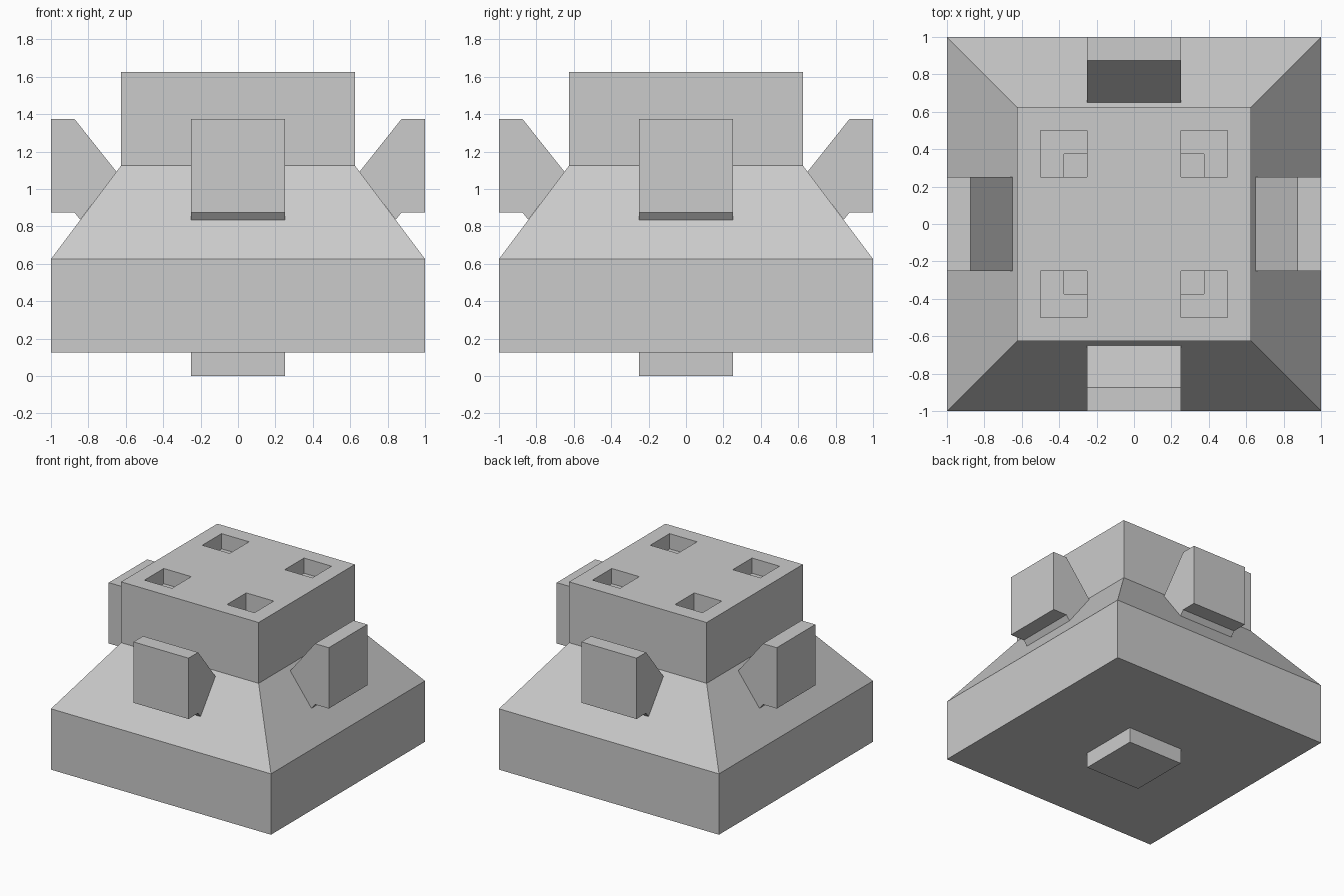
import bpy, bmesh
from math import pi
from mathutils import Matrix

if "Cube" in bpy.data.objects:
    bpy.data.objects.remove(bpy.data.objects["Cube"])


def new_object(name, bm):
    bmesh.ops.recalc_face_normals(bm, faces=bm.faces)
    mesh = bpy.data.meshes.new(name)
    bm.to_mesh(mesh)
    bm.free()
    obj = bpy.data.objects.new(name, mesh)
    bpy.context.collection.objects.link(obj)
    return obj


def square_stack(name, levels):
    """Closed solid lofted through square sections given as (half width, z)."""
    bm = bmesh.new()
    rings = [[bm.verts.new((sx * h, sy * h, z))
              for sx, sy in ((-1, -1), (1, -1), (1, 1), (-1, 1))] for h, z in levels]
    bm.faces.new(rings[0])
    bm.faces.new(rings[-1])
    for low, high in zip(rings, rings[1:]):
        for i in range(4):
            j = (i + 1) % 4
            bm.faces.new((low[i], low[j], high[j], high[i]))
    return new_object(name, bm)


def corner_cutter(name, near, far, bottom, top):
    """One box in each of the four quadrants, from near to far in x and y."""
    bm = bmesh.new()
    mid, size = (near + far) / 2, far - near
    for sx in (-1, 1):
        for sy in (-1, 1):
            place = (Matrix.Translation((sx * mid, sy * mid, (bottom + top) / 2))
                     @ Matrix.Diagonal((size, size, top - bottom, 1)))
            bmesh.ops.create_cube(bm, size=1, matrix=place)
    return new_object(name, bm)


def cut(target, cutter):
    mod = target.modifiers.new("cut", "BOOLEAN")
    mod.operation = "DIFFERENCE"
    mod.solver = "EXACT"
    mod.object = cutter
    bpy.context.view_layer.objects.active = target
    bpy.ops.object.modifier_apply(modifier=mod.name)
    bpy.data.objects.remove(cutter)


# Main body: wide base, sloped shoulders, upper block
body = square_stack("body", [(1, 0.125), (1, 0.625), (0.625, 1.125), (0.625, 1.625)])

# Four stepped sockets in the top
cut(body, corner_cutter("socket_cutter", 0.25, 0.5, 1.5, 1.75))
cut(body, corner_cutter("socket_step_cutter", 0.25, 0.375, 1.375, 1.75))

# Peg underneath
square_stack("bottom_peg", [(0.25, 0), (0.25, 0.125)])

# Side blocks standing on the four sloped shoulders
PROFILE = [(1, 0.875), (1, 1.375), (0.875, 1.375), (0.65, 1.092), (0.843, 0.835), (0.875, 0.875)]
for k, side in enumerate(("right", "back", "left", "front")):
    bm = bmesh.new()
    face = bm.faces.new([bm.verts.new((x, -0.25, z)) for x, z in PROFILE])
    extruded = bmesh.ops.extrude_face_region(bm, geom=[face], use_keep_orig=True)
    verts = [g for g in extruded["geom"] if isinstance(g, bmesh.types.BMVert)]
    bmesh.ops.translate(bm, verts=verts, vec=(0, 0.5, 0))
    bmesh.ops.rotate(bm, verts=bm.verts, cent=(0, 0, 0), matrix=Matrix.Rotation(k * pi / 2, 3, "Z"))
    new_object(side + "_block", bm)
